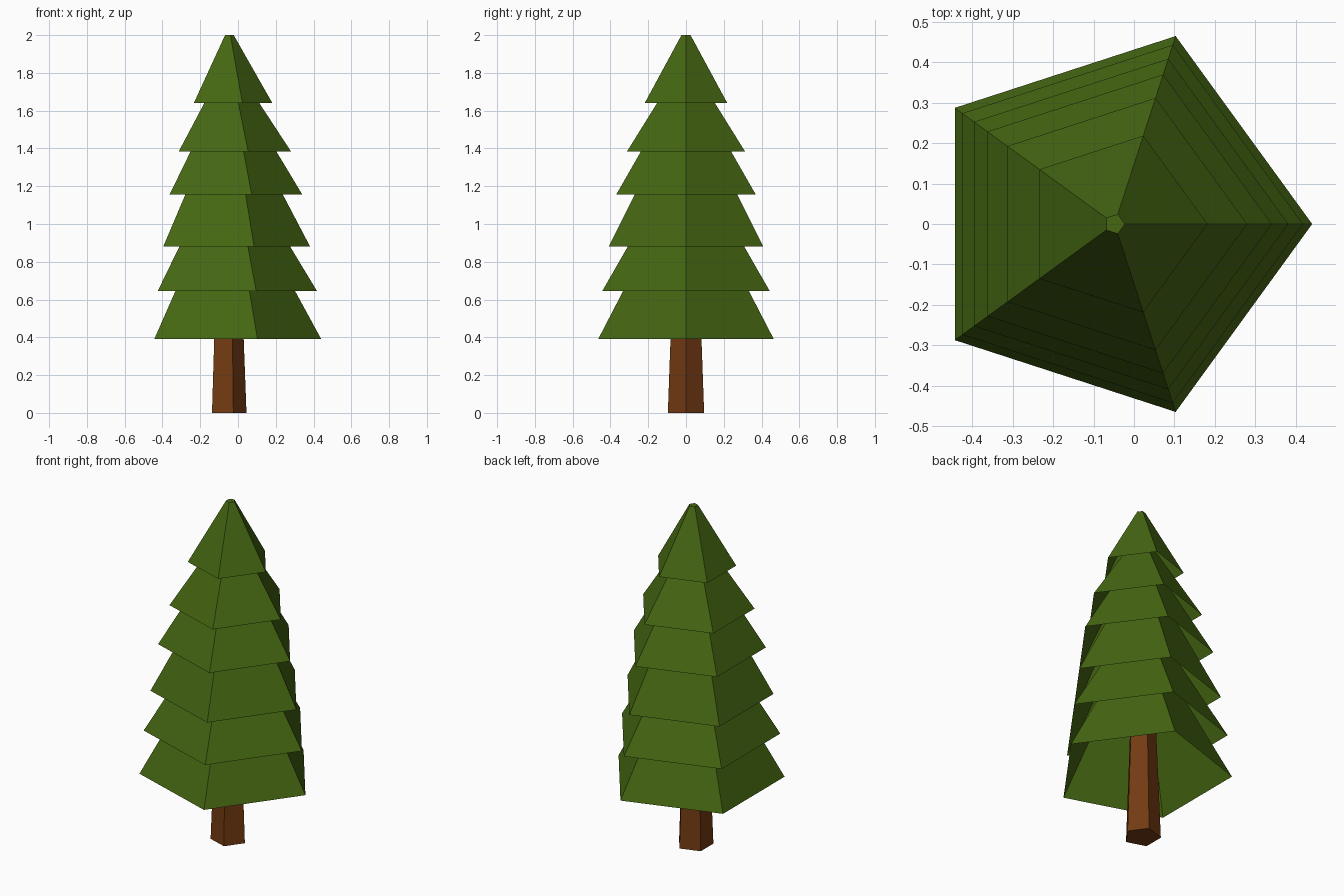
import bpy
import bmesh
import math

cube = bpy.data.objects.get("Cube")
if cube:
    bpy.data.objects.remove(cube, do_unlink=True)

SIDES = 5


def make_material(name, rgb):
    mat = bpy.data.materials.new(name)
    mat.use_nodes = True
    mat.diffuse_color = (*rgb, 1)
    mat.node_tree.nodes["Principled BSDF"].inputs["Base Color"].default_value = (*rgb, 1)
    return mat


def frustum(name, mat, x, z0, z1, r0, r1, closed_base):
    """Five-sided tapered prism with one corner towards +x."""
    bm = bmesh.new()
    rings = []
    for z, r in ((z0, r0), (z1, r1)):
        rings.append([bm.verts.new((x + r * math.cos(a), r * math.sin(a), z))
                      for a in (math.tau * i / SIDES for i in range(SIDES))])
    low, high = rings
    for i in range(SIDES):
        j = (i + 1) % SIDES
        bm.faces.new((low[i], low[j], high[j], high[i]))
    bm.faces.new(high)
    if closed_base:
        bm.faces.new(low[::-1])
    mesh = bpy.data.meshes.new(name)
    bm.to_mesh(mesh)
    bm.free()
    mesh.materials.append(mat)
    obj = bpy.data.objects.new(name, mesh)
    bpy.context.collection.objects.link(obj)
    return obj


leaf_green = make_material("leaf green", (0.06, 0.135, 0.006))
bark_brown = make_material("bark brown", (0.17, 0.043, 0.006))

# Trunk, running up inside the lowest branches
frustum("trunk", bark_brown, -0.056, 0, 0.9, 0.101, 0.067, True)

# Branch tiers: hollow skirts, each nested over the one below (base z, base radius, height)
tiers = [(0.39, 0.489, 0.80), (0.645, 0.466, 0.69), (0.88, 0.43, 0.73),
         (1.155, 0.389, 0.575), (1.385, 0.328, 0.446), (1.64, 0.23, 0.36)]
for n, (z, r, h) in enumerate(tiers, 1):
    frustum(f"branch_tier_{n}", leaf_green, -0.048, z, z + h, r, r * 0.11, False)
